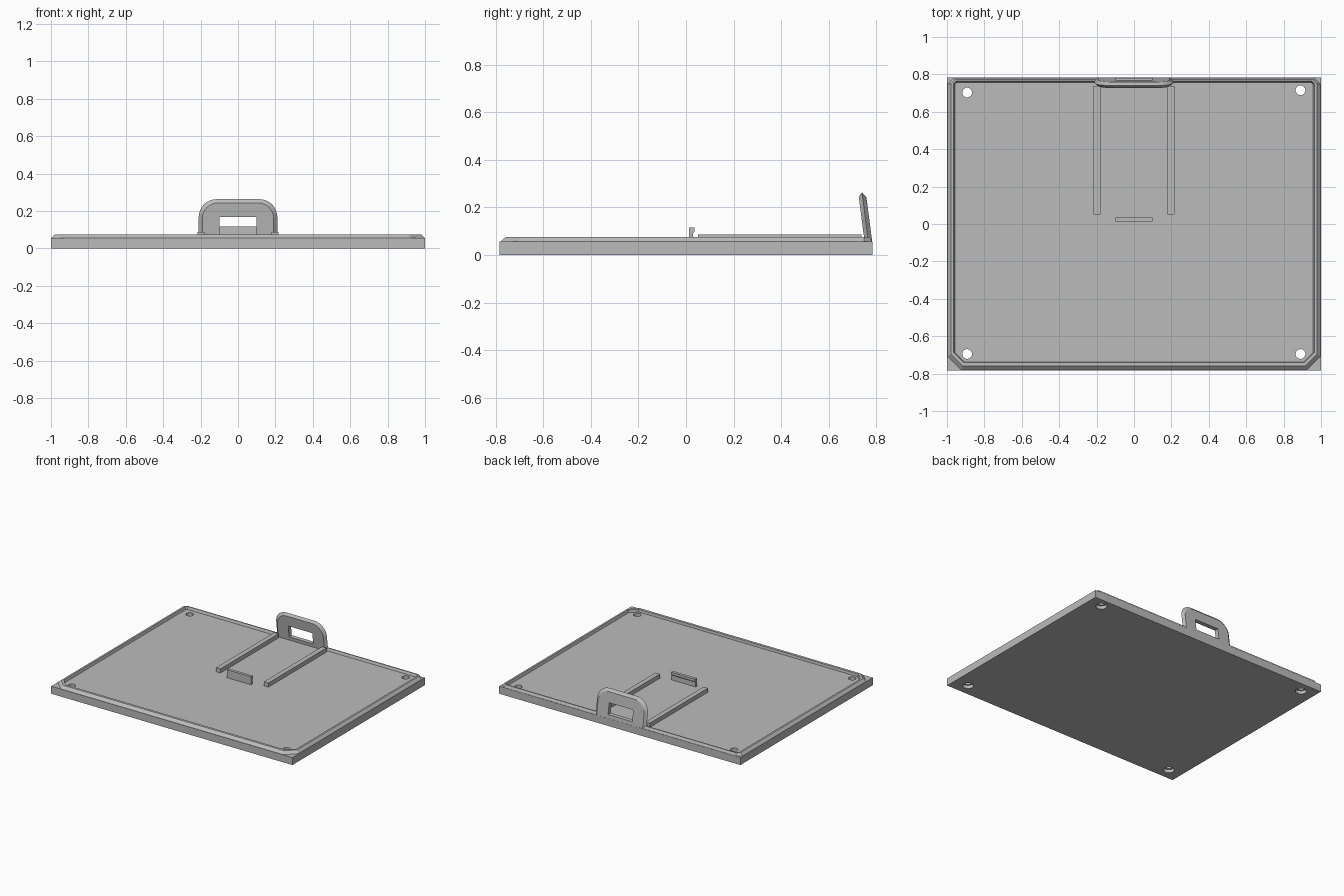
import bpy, bmesh, math

cube = bpy.data.objects.get("Cube")
if cube:
    bpy.data.objects.remove(cube, do_unlink=True)

grey = bpy.data.materials.new("plain grey")
grey.use_nodes = True
colour = (0.5, 0.5, 0.5, 1)
grey.diffuse_color = colour
grey.node_tree.nodes["Principled BSDF"].inputs["Base Color"].default_value = colour

HX, HY = 1.0, 0.784      # half width and half depth of the plate
DECK, RIM = 0.056, 0.075  # deck height and rim height


def finish(name, bm):
    bmesh.ops.recalc_face_normals(bm, faces=bm.faces)
    mesh = bpy.data.meshes.new(name)
    bm.to_mesh(mesh)
    bm.free()
    mesh.materials.append(grey)
    obj = bpy.data.objects.new(name, mesh)
    bpy.context.collection.objects.link(obj)
    return obj


def loft(name, rings, closed=False):
    """Skin equal-length rings; cap the ends, or join last to first."""
    bm = bmesh.new()
    loops = [[bm.verts.new(p) for p in ring] for ring in rings]
    pairs = list(zip(loops, loops[1:]))
    if closed:
        pairs.append((loops[-1], loops[0]))
    else:
        bm.faces.new(loops[0])
        bm.faces.new(loops[-1])
    for a, b in pairs:
        n = len(a)
        for i in range(n):
            j = (i + 1) % n
            bm.faces.new((a[i], a[j], b[j], b[i]))
    return finish(name, bm)


def box(name, x0, x1, y0, y1, z0, z1):
    corners = [(x0, y0), (x1, y0), (x1, y1), (x0, y1)]
    return loft(name, [[(x, y, z) for x, y in corners] for z in (z0, z1)])


def cylinder(name, x, y, z0, z1, r, sides=32):
    angles = [math.tau * i / sides for i in range(sides)]
    return loft(name, [[(x + r * math.cos(a), y + r * math.sin(a), z) for a in angles]
                       for z in (z0, z1)])


def cut(obj, cutter):
    cutter.hide_render = True
    cutter.hide_viewport = True
    cutter.display_type = 'WIRE'
    mod = obj.modifiers.new("cut", 'BOOLEAN')
    mod.operation = 'DIFFERENCE'
    mod.solver = 'EXACT'
    mod.object = cutter
    # apply the cut, then drop the helper
    cutter.hide_viewport = False
    bpy.context.view_layer.update()
    result = bpy.data.meshes.new_from_object(
        obj.evaluated_get(bpy.context.evaluated_depsgraph_get()))
    obj.modifiers.clear()
    obj.data = result
    bpy.data.objects.remove(cutter, do_unlink=True)


# Base plate with counterbored corner holes
plate = box("base_plate", -HX, HX, -HY, HY, 0, DECK)
for hx, hy in ((-0.892, 0.703), (0.89, 0.715), (-0.892, -0.695), (0.89, -0.695)):
    cut(plate, cylinder("hole_cutter", hx, hy, -0.1, 0.2, 0.026))
    cut(plate, cylinder("counterbore_cutter", hx, hy, -0.1, 0.025, 0.038))


# Raised rim with large front and small rear corner chamfers
def rim_ring(side, front, back, z):
    x, yf, yb = HX - side, -HY + front, HY - back
    cf, cb = 0.075 - 0.6 * side, 0.035 - 0.6 * side
    half = [(x - cf, yf), (x, yf + cf), (x, yb - cb), (x - cb, yb)]
    return [(px, py, z) for px, py in half + [(-px, py) for px, py in reversed(half)]]


loft("raised_rim", [
    rim_ring(0.003, 0.003, 0.003, DECK - 0.01),
    rim_ring(0.003, 0.003, 0.003, DECK),
    rim_ring(0.022, 0.025, 0.012, RIM),
    rim_ring(0.036, 0.044, 0.020, RIM),
    rim_ring(0.046, 0.048, 0.030, DECK - 0.01),
], closed=True)


# Leaning handle: rounded arch with bevelled edges and a window
def arch_ring(inset, offset):
    w, top, r, base = 0.21 - inset, 0.263 - inset, 0.095 - inset * 0.5, 0.05
    half = [(w, base)]
    for i in range(9):
        a = math.pi / 2 * i / 8
        half.append((w - r + r * math.cos(a), top - r + r * math.sin(a)))
    outline = half + [(-x, z) for x, z in reversed(half)]
    return [(x, 0.767 + offset - 0.13 * (z - DECK), z) for x, z in outline]


handle = loft("handle", [arch_ring(0.019, -0.016), arch_ring(0, 0), arch_ring(0.019, 0.016)])
cut(handle, box("window_cutter", -0.1, 0.1, 0.6, 0.9, 0.082, 0.167))

# Guide rails on the deck
for label, s in (("left", 1), ("right", -1)):
    a, b = sorted((s * 0.18, s * 0.217))
    box(label + "_rail", a, b, 0.05, 0.738, DECK - 0.01, 0.087)

# Front stop with a slight overhanging lip
profile = [(0.013, DECK - 0.01), (0.029, DECK - 0.01), (0.029, 0.092),
           (0.035, 0.098), (0.035, 0.116), (0.013, 0.116)]
loft("front_stop", [[(x, y, z) for y, z in profile] for x in (-0.1, 0.1)])
